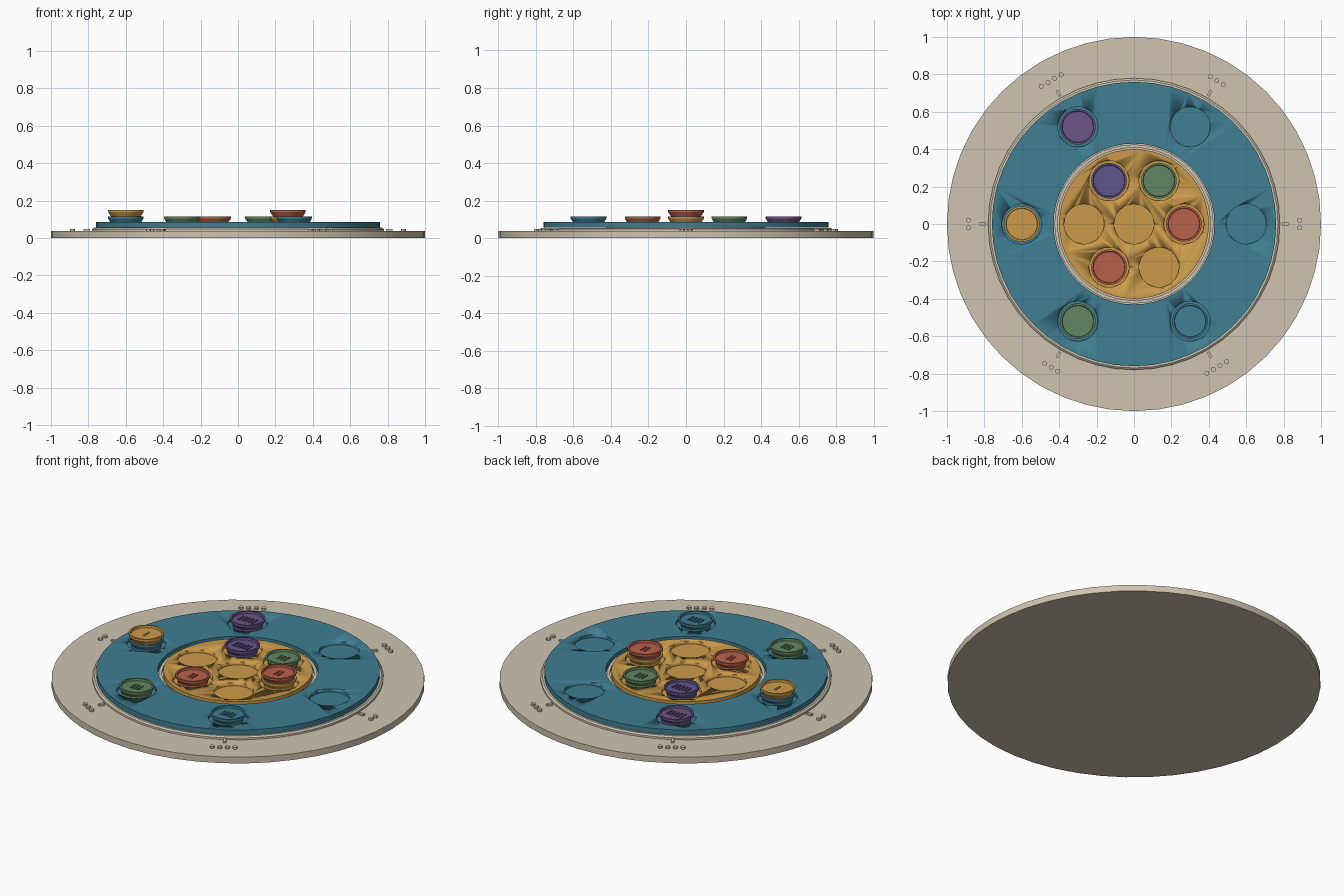
import bpy, bmesh
from math import sin, cos, pi, radians
from mathutils import Matrix

if "Cube" in bpy.data.objects:
    bpy.data.objects.remove(bpy.data.objects["Cube"])

COLOURS = {
    "sand": (0.62, 0.55, 0.43), "teal": (0.05, 0.21, 0.29), "amber": (0.60, 0.33, 0.07),
    "red": (0.48, 0.12, 0.07), "green": (0.12, 0.24, 0.12), "plum": (0.15, 0.09, 0.24),
    "violet": (0.12, 0.09, 0.26),
}
MATS = {}
for key, rgb in COLOURS.items():
    MATS[key] = bpy.data.materials.new(key)
    MATS[key].diffuse_color = (*rgb, 1)


def lathe(bm, profile, sides, loc=(0, 0, 0), closed=False):
    """Spin (radius, z) points round the z axis; radius 0 becomes a pole."""
    rings = []
    for r, z in profile:
        n = 1 if r == 0 else sides
        rings.append([bm.verts.new((loc[0] + r * cos(2 * pi * i / sides),
                                    loc[1] + r * sin(2 * pi * i / sides), loc[2] + z))
                      for i in range(n)])
    for a, b in zip(rings, rings[1:] + rings[:1] if closed else rings[1:]):
        if len(a) == 1 or len(b) == 1:
            pole, ring = (a, b) if len(a) == 1 else (b, a)
            # flat cap as one polygon
            bm.faces.new(ring)
            bm.verts.remove(pole[0])
            continue
        for i in range(sides):
            j = (i + 1) % sides
            bm.faces.new((a[i], a[j], b[j], b[i]))


def box(bm, loc, size, angle=0):
    m = Matrix.Translation(loc) @ Matrix.Rotation(angle, 4, 'Z') @ Matrix.Diagonal((*size, 1))
    bmesh.ops.create_cube(bm, size=1, matrix=m)


def finish(bm, name, mat=None):
    bmesh.ops.recalc_face_normals(bm, faces=bm.faces)
    mesh = bpy.data.meshes.new(name)
    bm.to_mesh(mesh)
    bm.free()
    ob = bpy.data.objects.new(name, mesh)
    bpy.context.collection.objects.link(ob)
    if mat:
        mesh.materials.append(MATS[mat])
    bpy.context.view_layer.objects.active = ob
    bpy.ops.object.select_all(action='DESELECT')
    ob.select_set(True)
    bpy.ops.object.shade_smooth_by_angle(angle=radians(30))
    return ob


def polar(r, deg):
    return r * cos(radians(deg)), r * sin(radians(deg))


TOP, FLOOR = 0.086, 0.068
OUTER_R, INNER_R = 0.6, 0.267


def plate(name, mat, profile, closed, wells):
    """Turned plate with round wells sunk into its top."""
    bm = bmesh.new()
    lathe(bm, profile, 48, closed=closed)
    ob = finish(bm, name, mat)
    bm = bmesh.new()
    for x, y in wells:
        lathe(bm, [(0, FLOOR), (0.107, FLOOR), (0.107, 0.12), (0, 0.12)], 32, (x, y, 0))
    cutter = finish(bm, name + "_well_cutter", mat)
    cutter.hide_render = True
    cutter.hide_set(True)
    mod = ob.modifiers.new("wells", 'BOOLEAN')
    mod.operation, mod.solver, mod.object = 'DIFFERENCE', 'EXACT', cutter
    bpy.context.view_layer.objects.active = ob
    bpy.ops.object.modifier_apply(modifier="wells")
    bpy.data.objects.remove(cutter)


# base with stepped pedestal and the thin rim between the two plates
bm = bmesh.new()
lathe(bm, [(0, 0), (1, 0), (1, .037), (.78, .037), (.78, .048), (.77, .055), (.425, .055),
           (.425, .068), (.408, .068), (.408, .055), (0, .055)], 48)
finish(bm, "base", "sand")

# outer ring and inner disc
plate("outer_ring", "teal", [(.43, .056), (.76, .056), (.76, TOP), (.43, TOP)], True,
      [polar(OUTER_R, a) for a in range(0, 360, 60)])
plate("inner_disc", "amber", [(0, .056), (.40, .056), (.40, TOP), (0, TOP)], False,
      [(0, 0)] + [polar(INNER_R, a) for a in range(0, 360, 60)])

# tick marks and counting dots on the base rim
bm = bmesh.new()
for a, count in zip(range(0, 360, 60), (2, 3, 4, 2, 3, 4)):
    x, y = polar(0.808, a)
    box(bm, (x, y, .041), (.034, .016, .014), radians(a))
    cx, cy = polar(0.885, a)
    tx, ty = polar(1, a + 90)
    for k in range(count):
        s = (k - (count - 1) / 2) * 0.041
        lathe(bm, [(0, .034), (.013, .034), (.013, .048), (0, .048)], 12,
              (cx + tx * s, cy + ty * s, 0))
finish(bm, "rim_markers", "sand")

# stackable playing pieces: dished cup with raised bars in the recess
BARS = {"amber": 1, "red": 2, "green": 3, "teal": 4, "plum": 5, "violet": 5}


def piece(name, mat, pos, level=0):
    x, y = pos
    z = FLOOR + 0.035 * level
    bm = bmesh.new()
    lathe(bm, [(0, 0), (.080, 0), (.080, .013), (.086, .022), (.095, .037), (.095, .047),
               (.085, .047), (.083, .035), (0, .035)], 32, (x, y, z))
    n = BARS[mat]
    for k in range(n):
        box(bm, (x + (k - (n - 1) / 2) * .022, y, z + .0365), (.009, .05, .007))
    finish(bm, name, mat)


LAYOUT = [
    (OUTER_R, 120, ["plum"]), (OUTER_R, 180, ["teal", "amber"]), (OUTER_R, 240, ["green"]),
    (OUTER_R, 300, ["teal"]), (INNER_R, 0, ["amber", "red"]), (INNER_R, 60, ["green"]),
    (INNER_R, 120, ["violet"]), (INNER_R, 240, ["red"]),
]
for r, a, stack in LAYOUT:
    for level, mat in enumerate(stack):
        side = "outer" if r == OUTER_R else "inner"
        piece(f"{side}_piece_{a}_{level + 1}", mat, polar(r, a), level)

for m in bpy.data.materials:
    if m.users and not m.is_grease_pencil:
        m.use_nodes = True
        m.node_tree.nodes["Principled BSDF"].inputs["Base Color"].default_value = m.diffuse_color
